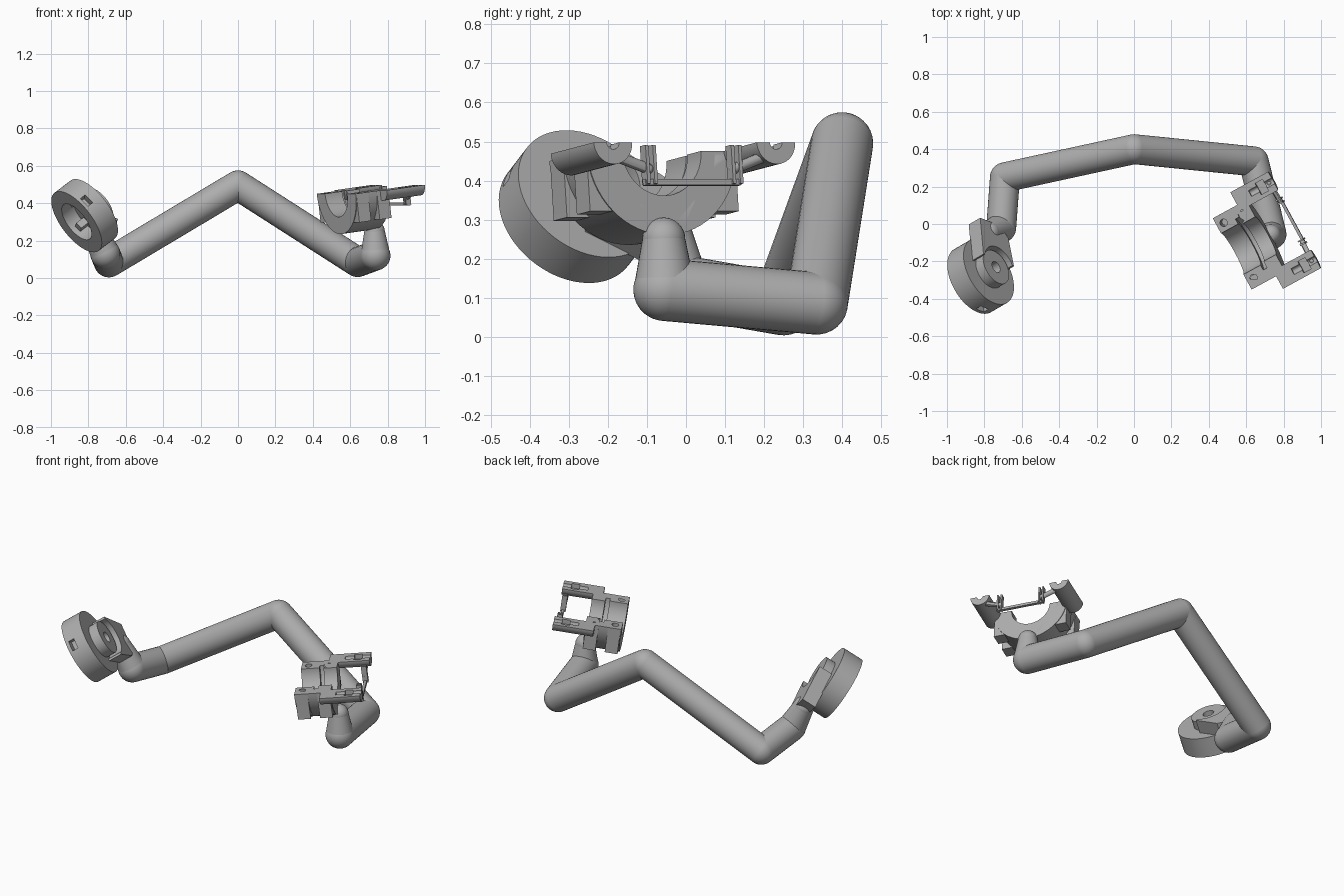
import bpy, bmesh, math
from mathutils import Matrix, Vector

cube = bpy.data.objects.get("Cube")
if cube:
    bpy.data.objects.remove(cube, do_unlink=True)

grey = bpy.data.materials.new("matte grey")
grey.use_nodes = True
grey.diffuse_color = (0.42, 0.42, 0.42, 1)
grey.node_tree.nodes["Principled BSDF"].inputs["Base Color"].default_value = (0.42, 0.42, 0.42, 1)


def frame(x_axis, z_axis, origin):
    """Matrix whose local z follows z_axis and local x leans to x_axis."""
    z = Vector(z_axis).normalized()
    x = Vector(x_axis)
    x = (x - z * x.dot(z)).normalized()
    rot = Matrix((x, z.cross(x), z)).transposed().to_4x4()
    return Matrix.Translation(origin) @ rot


def finish(name, bm, matrix):
    bmesh.ops.recalc_face_normals(bm, faces=bm.faces)
    mesh = bpy.data.meshes.new(name)
    bm.to_mesh(mesh)
    bm.free()
    mesh.transform(matrix)
    mesh.materials.append(grey)
    obj = bpy.data.objects.new(name, mesh)
    bpy.context.collection.objects.link(obj)
    return obj


def prism(name, points, z0, z1, matrix):
    bm = bmesh.new()
    face = bm.faces.new([bm.verts.new((x, y, z0)) for x, y in points])
    new = bmesh.ops.extrude_face_region(bm, geom=[face])["geom"]
    bmesh.ops.translate(bm, vec=(0, 0, z1 - z0),
                        verts=[v for v in new if isinstance(v, bmesh.types.BMVert)])
    return finish(name, bm, matrix)


def arc(r, start, end, steps, cx=0, cy=0):
    angles = [math.radians(start + (end - start) * i / steps) for i in range(steps + 1)]
    return [(cx + r * math.cos(t), cy + r * math.sin(t)) for t in angles]


def disc(name, r, z0, z1, matrix, cx=0, cy=0, sides=48):
    return prism(name, arc(r, 0, 360, sides, cx, cy)[:-1], z0, z1, matrix)


def box(name, x0, x1, y0, y1, z0, z1, matrix):
    return prism(name, [(x0, y0), (x1, y0), (x1, y1), (x0, y1)], z0, z1, matrix)


def rod(name, p, q, r0, r1, segments=32):
    """Tapered tube with ball ends."""
    p, q = Vector(p), Vector(q)
    length = (q - p).length
    bm = bmesh.new()
    bmesh.ops.create_cone(bm, cap_ends=True, segments=segments, radius1=r0, radius2=r1,
                          depth=length, matrix=Matrix.Translation((0, 0, length / 2)))
    for r, z in ((r0, 0), (r1, length)):
        bmesh.ops.create_uvsphere(bm, u_segments=segments, v_segments=segments // 2,
                                  radius=r, matrix=Matrix.Translation((0, 0, z)))
    axis = q - p
    side = (1, 0, 0) if abs(axis.x) < 0.8 * length else (0, 1, 0)
    return smooth(finish(name, bm, frame(side, axis, p)))


def activate(obj):
    bpy.ops.object.select_all(action='DESELECT')
    obj.select_set(True)
    bpy.context.view_layer.objects.active = obj


def smooth(obj):
    activate(obj)
    bpy.ops.object.shade_smooth_by_angle(angle=math.radians(30))
    return obj


def combine(obj, other, operation):
    activate(obj)
    mod = obj.modifiers.new("combine", 'BOOLEAN')
    mod.operation, mod.solver, mod.object = operation, 'EXACT', other
    bpy.ops.object.modifier_apply(modifier=mod.name)
    bpy.data.objects.remove(other, do_unlink=True)


# Bent tube frame
apex = (0, 0.4, 0.495)
left_path = [apex, (0.64, 0.335, 0.085), (0.735, -0.055, 0.12)]
right_path = [apex, (-0.69, 0.25, 0.083), (-0.71, -0.02, 0.13)]
for side, path in (("left", left_path), ("right", right_path)):
    for part, a, b in zip(("upper", "lower"), path, path[1:]):
        rod(f"{side}_{part}_tube", a, b, 0.08, 0.08)
rod("left_stem", left_path[-1], (0.73, -0.057, 0.25), 0.08, 0.055)
rod("right_stem", right_path[-1], (-0.775, -0.045, 0.265), 0.08, 0.06)

# Round housing: open cavity on the outer face, hub on the inner face
D = frame((-0.134, 0.863, -0.48), (0.72, 0.42, 0.55), (-0.82, -0.278, 0.333))
housing = disc("round_housing", 0.195, -0.06, 0.06, D, sides=64)
combine(housing, disc("cavity", 0.115, -0.1, 0.025, D), 'DIFFERENCE')
combine(housing, box("slot", -0.25, -0.15, -0.03, 0.03, -0.04, -0.005, D), 'DIFFERENCE')
combine(housing, disc("hub", 0.1, 0.05, 0.115, D), 'UNION')
combine(housing, disc("hub_hole", 0.032, -0.1, 0.2, D), 'DIFFERENCE')
smooth(housing)
for i in range(3):
    turn = D @ Matrix.Rotation(math.radians(120 * i), 4, 'Z')
    box(f"cavity_key_{i + 1}", 0.075, 0.118, -0.02, 0.02, -0.03, 0.03, turn)

# Tongue joining the housing to its tube, hollowed around the hub
tongue = [(0.2, -0.11), (0.26, -0.06), (0.26, 0.1), (0.03, 0.12)] + arc(0.112, 74, -74, 16) + [(0.03, -0.12)]
smooth(prism("tongue", tongue, 0.055, 0.14, D))

# Half-ring saddle: local x across, local y up, local z along its axis
S = frame((-0.48, 0.877, 0), (0.87, 0.475, 0.125), (0.525, -0.16, 0.45))


def half_ring(name, outer, inner, z0, z1):
    return prism(name, arc(outer, 180, 360, 32) + arc(inner, 360, 180, 32), z0, z1, S)


saddle = half_ring("saddle", 0.217, 0.155, 0, 0.205)
combine(saddle, half_ring("outer_rib", 0.21, 0.125, 0, 0.105), 'UNION')
combine(saddle, half_ring("inner_rib", 0.21, 0.115, 0.13, 0.205), 'UNION')

# Bolt lugs with through holes and nut pockets
up = Matrix.Rotation(math.radians(-90), 4, 'X')
for sign in (-1, 1):
    for along in (0.04, 0.165):
        x0, x1 = sorted((sign * 0.125, sign * 0.217))
        combine(saddle, box("lug", x0, x1, -0.155, 0, along - 0.036, along + 0.036, S), 'UNION')
for sign in (-1, 1):
    for along in (0.04, 0.165):
        B = S @ Matrix.Translation((sign * 0.168, 0, along)) @ up
        combine(saddle, disc("bolt_hole", 0.02, -0.1, 0.3, B, sides=20), 'DIFFERENCE')
        combine(saddle, disc("nut_pocket", 0.032, 0.1, 0.3, B, sides=6), 'DIFFERENCE')
smooth(saddle)

# Half-round arms, their grooves, and the small linkage between them
for sign, side in ((-1, "right"), (1, "left")):
    cx = sign * 0.238
    arm = prism(f"{side}_arm", arc(0.056, 180, 360, 24, cx), 0.15, 0.382, S)
    combine(arm, disc("groove", 0.018, 0.24, 0.45, S, cx, 0, 20), 'DIFFERENCE')
    combine(arm, box("recess", cx - 0.034, cx + 0.034, -0.028, 0.05, 0.29, 0.335, S), 'DIFFERENCE')
    smooth(arm)
    rod(f"{side}_link_rod", S @ Vector((cx, -0.025, 0.355)),
        S @ Vector((sign * 0.125, -0.065, 0.355)), 0.014, 0.014, 12)
    for i, offset in enumerate((-0.013, 0.008)):
        x = sign * 0.125 + offset
        box(f"{side}_link_post_{i + 1}", x, x + 0.009, -0.105, -0.005, 0.342, 0.372, S)
box("link_bar", -0.14, 0.14, -0.108, -0.092, 0.349, 0.365, S)
